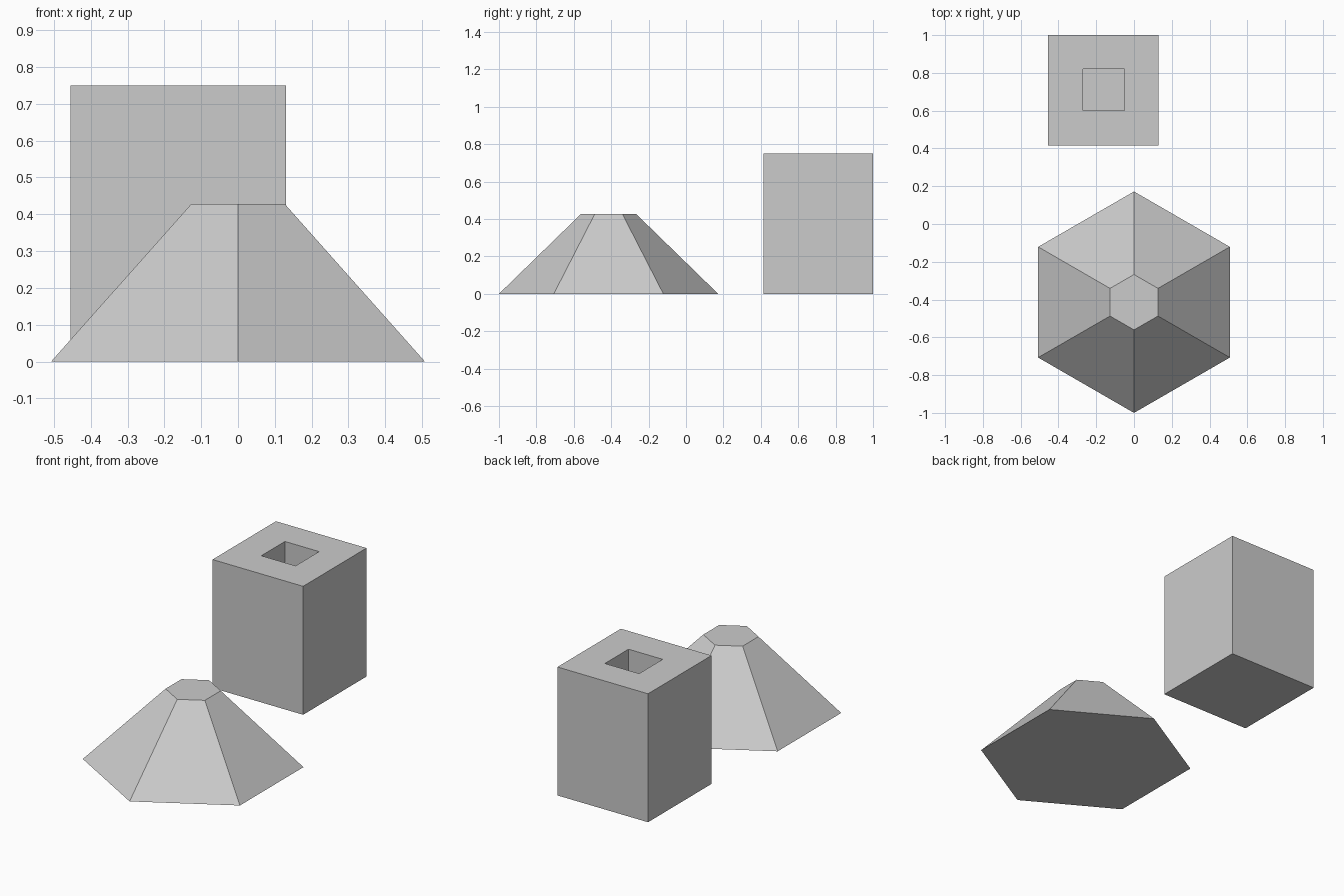
import bpy, bmesh, math

if "Cube" in bpy.data.objects:
    bpy.data.objects.remove(bpy.data.objects["Cube"])

grey = bpy.data.materials.new("light_grey")
grey.diffuse_color = (0.6, 0.6, 0.6, 1)
grey.use_nodes = True
grey.node_tree.nodes["Principled BSDF"].inputs["Base Color"].default_value = grey.diffuse_color


def finish(name, bm):
    bmesh.ops.recalc_face_normals(bm, faces=bm.faces[:])
    mesh = bpy.data.meshes.new(name)
    bm.to_mesh(mesh)
    bm.free()
    mesh.materials.append(grey)
    bpy.context.collection.objects.link(bpy.data.objects.new(name, mesh))


def box(name, x0, x1, y0, y1, z0, z1):
    bm = bmesh.new()
    bmesh.ops.create_cube(bm, size=1)
    for v in bm.verts:
        v.co.x = x1 if v.co.x > 0 else x0
        v.co.y = y1 if v.co.y > 0 else y0
        v.co.z = z1 if v.co.z > 0 else z0
    finish(name, bm)


# Six-sided truncated pyramid, corners pointing to front and back
def frustum(name, cy, r_low, r_top, height):
    bm = bmesh.new()
    rings = []
    for r, z in ((r_low, 0), (r_top, height)):
        rings.append([bm.verts.new((r * math.sin(i * math.pi / 3),
                                    cy + r * math.cos(i * math.pi / 3), z))
                      for i in range(6)])
    low, top = rings
    bm.faces.new(low)
    bm.faces.new(top)
    for i in range(6):
        j = (i + 1) % 6
        bm.faces.new((low[i], low[j], top[j], top[i]))
    finish(name, bm)


frustum("hexagonal_mound", -0.414, 0.586, 0.1465, 0.428)

# Square block with a shaft: four walls around a thin floor
X0, XA, XB, X1 = -0.455, -0.271, -0.05, 0.13
Y0, YA, YB, Y1 = 0.415, 0.602, 0.82, 1.0
H = 0.75
box("left_wall", X0, XA, Y0, Y1, 0, H)
box("right_wall", XB, X1, Y0, Y1, 0, H)
box("front_wall", XA, XB, Y0, YA, 0, H)
box("back_wall", XA, XB, YB, Y1, 0, H)
box("shaft_floor", XA, XB, YA, YB, 0, 0.02)
